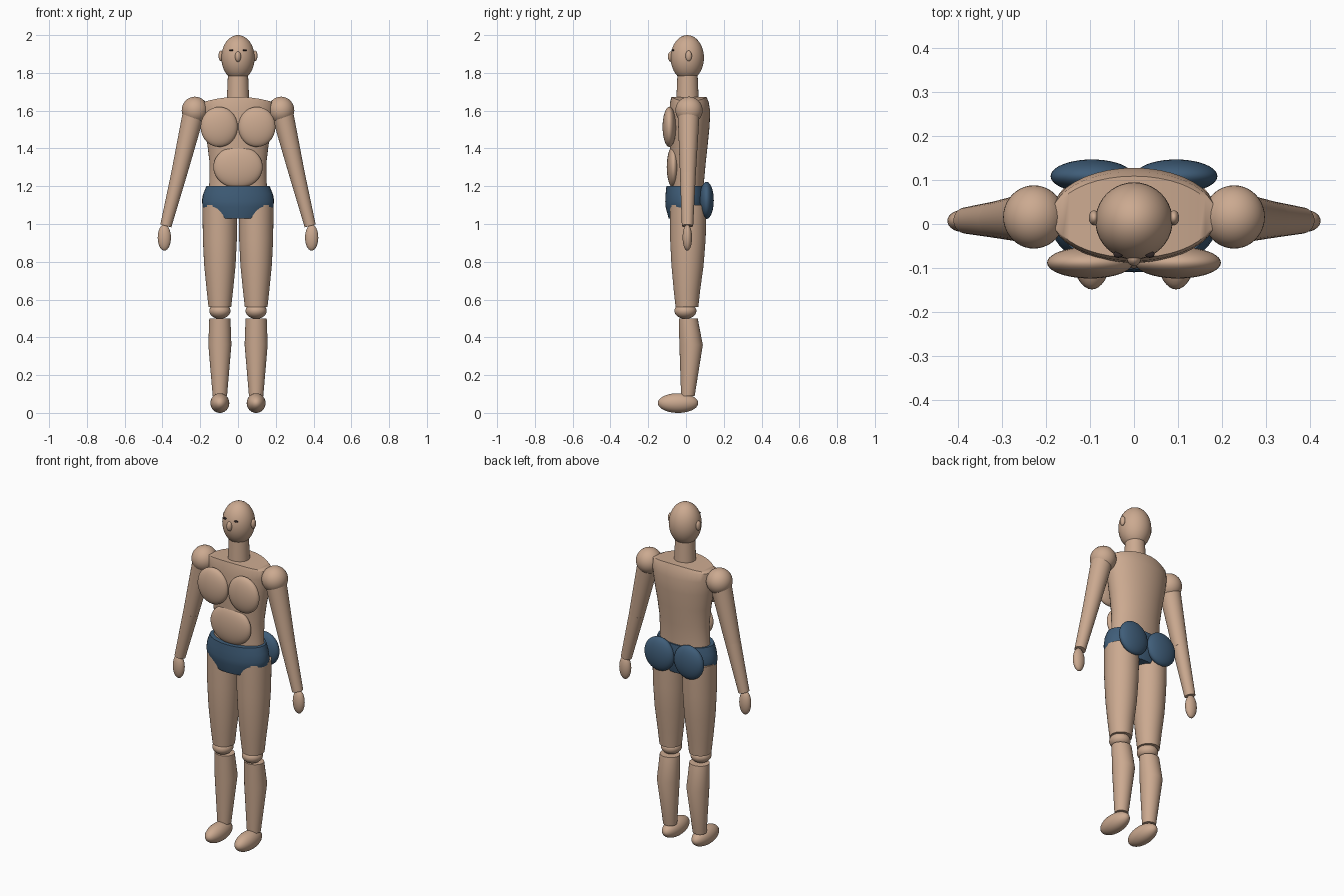
import bpy, bmesh, math
from mathutils import Vector, Matrix

if "Cube" in bpy.data.objects:
    bpy.data.objects.remove(bpy.data.objects["Cube"])


def material(name, color):
    m = bpy.data.materials.new(name)
    m.diffuse_color = (*color, 1)
    m.use_nodes = True
    m.node_tree.nodes["Principled BSDF"].inputs["Base Color"].default_value = m.diffuse_color
    return m


SKIN = material("skin", (0.60, 0.40, 0.28))
CLOTH = material("navy_cloth", (0.05, 0.11, 0.19))
DARK = material("dark", (0.03, 0.02, 0.02))
SEG = 40


def finish(name, bm, mat):
    bmesh.ops.recalc_face_normals(bm, faces=bm.faces)
    me = bpy.data.meshes.new(name)
    bm.to_mesh(me)
    bm.free()
    me.materials.append(mat)
    ob = bpy.data.objects.new(name, me)
    bpy.context.collection.objects.link(ob)
    bpy.context.view_layer.objects.active = ob
    bpy.ops.object.select_all(action='DESELECT')
    ob.select_set(True)
    bpy.ops.object.shade_smooth_by_angle(angle=math.radians(35))
    return ob


def ellipsoid(name, center, radii, mat=SKIN):
    bm = bmesh.new()
    bmesh.ops.create_uvsphere(bm, u_segments=SEG, v_segments=20, radius=1)
    bmesh.ops.transform(bm, verts=bm.verts,
                        matrix=Matrix.Translation(center) @ Matrix.Diagonal((*radii, 1)))
    return finish(name, bm, mat)


def loft(name, rings, cx=0, mat=SKIN, droop=0):
    """Stack of ellipses (z, y centre, x radius, y radius); droop lowers the top's sides."""
    bm = bmesh.new()
    loops = []
    for i, (z, cy, rx, ry) in enumerate(rings):
        d = droop if i == len(rings) - 1 else 0
        angles = [2 * math.pi * k / SEG for k in range(SEG)]
        loops.append([bm.verts.new((cx + rx * math.cos(a), cy + ry * math.sin(a),
                                    z - d * math.cos(a) ** 2)) for a in angles])
    for lo, hi in zip(loops, loops[1:]):
        for k in range(SEG):
            n = (k + 1) % SEG
            bm.faces.new((lo[k], lo[n], hi[n], hi[k]))
    bm.faces.new(loops[0])
    # top cap in strips across y, so it follows the droop
    top = loops[-1]
    h = SEG // 2
    for k in range(h):
        quad = (top[k], top[k + 1], top[(SEG - k - 1) % SEG], top[(SEG - k) % SEG])
        bm.faces.new(tuple(dict.fromkeys(quad)))
    return finish(name, bm, mat)


def limb(name, a, b, ra, rb):
    a, b = Vector(a), Vector(b)
    bm = bmesh.new()
    bmesh.ops.create_cone(bm, cap_ends=True, segments=SEG, radius1=ra, radius2=rb,
                          depth=(b - a).length)
    rot = (b - a).to_track_quat('Z', 'Y').to_matrix().to_4x4()
    bmesh.ops.transform(bm, verts=bm.verts, matrix=Matrix.Translation((a + b) / 2) @ rot)
    return finish(name, bm, SKIN)


# Head and neck
ellipsoid("head", (0, 0.007, 1.88), (0.088, 0.088, 0.12))
ellipsoid("nose", (0, -0.078, 1.886), (0.016, 0.018, 0.028))
loft("neck", [(1.64, 0.008, 0.06, 0.06), (1.80, 0.008, 0.053, 0.053)])

# Torso, belly and pelvis
loft("torso", [(1.15, 0.01, 0.155, 0.085), (1.22, 0.01, 0.152, 0.085),
               (1.32, 0.012, 0.150, 0.092), (1.42, 0.015, 0.162, 0.10),
               (1.52, 0.018, 0.180, 0.107), (1.60, 0.020, 0.190, 0.108),
               (1.645, 0.018, 0.188, 0.102), (1.673, 0.016, 0.182, 0.093)], droop=0.027)
ellipsoid("belly", (0, -0.066, 1.302), (0.13, 0.036, 0.112))
loft("pelvis", [(1.03, 0, 0.145, 0.092), (1.09, 0, 0.188, 0.108), (1.12, 0, 0.190, 0.110),
                (1.16, 0, 0.184, 0.108), (1.20, 0, 0.168, 0.104)], mat=CLOTH)

for side, s in (("left", 1), ("right", -1)):
    # Face details
    ellipsoid(side + "_eye", (s * 0.036, -0.069, 1.92), (0.011, 0.008, 0.005), DARK)
    ellipsoid(side + "_ear", (s * 0.091, 0.014, 1.89), (0.012, 0.017, 0.028))

    # Chest and seat
    ellipsoid(side + "_chest", (s * 0.1, -0.088, 1.514), (0.098, 0.036, 0.106))
    ellipsoid(side + "_buttock", (s * 0.096, 0.109, 1.125), (0.094, 0.038, 0.098), CLOTH)

    # Arm
    shoulder, elbow, wrist = (s * 0.234, 0.014, 1.59), (s * 0.312, 0.01, 1.265), (s * 0.382, 0.008, 0.99)
    ellipsoid(side + "_shoulder", (s * 0.228, 0.016, 1.602), (0.07, 0.072, 0.072))
    limb(side + "_upper_arm", shoulder, elbow, 0.058, 0.042)
    ellipsoid(side + "_elbow", elbow, (0.040, 0.040, 0.040))
    limb(side + "_forearm", elbow, wrist, 0.042, 0.030)
    ellipsoid(side + "_hand", (s * 0.390, 0.007, 0.928), (0.035, 0.025, 0.069))

    # Leg
    x = s * 0.096
    loft(side + "_thigh", [(0.56, 0.005, 0.060, 0.060), (0.65, 0.005, 0.070, 0.070),
                           (0.78, 0.008, 0.083, 0.085), (0.92, 0.010, 0.090, 0.094),
                           (1.10, 0.012, 0.092, 0.097)], x)
    ellipsoid(side + "_knee", (x, -0.003, 0.54), (0.056, 0.058, 0.042))
    loft(side + "_calf", [(0.09, 0.010, 0.038, 0.036), (0.36, 0.027, 0.061, 0.062),
                          (0.50, 0.012, 0.056, 0.050)], x)
    ellipsoid(side + "_foot", (x, -0.042, 0.052), (0.050, 0.107, 0.052))
